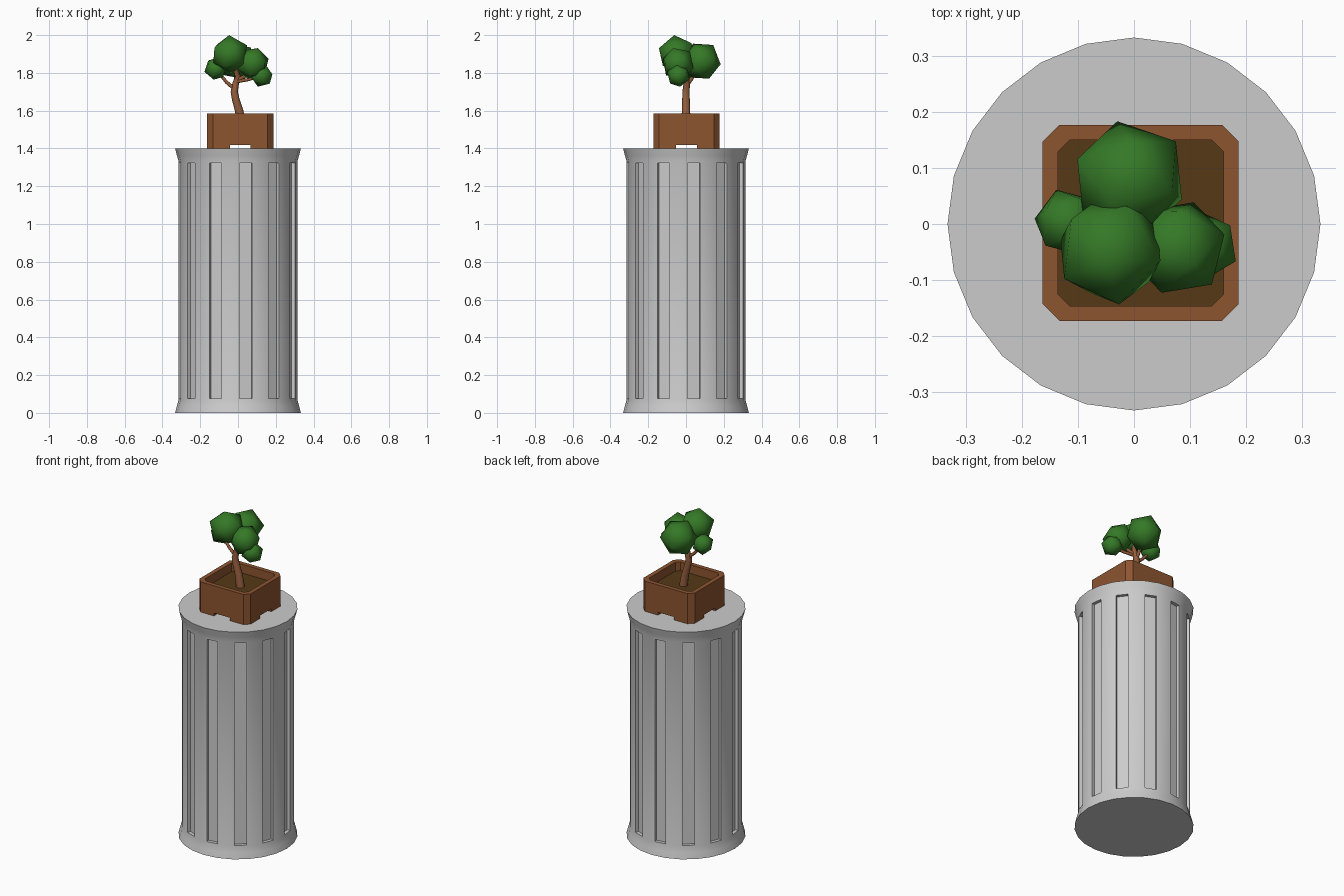
import bpy, bmesh, math
from mathutils import Vector, Matrix

if "Cube" in bpy.data.objects:
    bpy.data.objects.remove(bpy.data.objects["Cube"])


def material(name, rgb):
    m = bpy.data.materials.new(name)
    m.diffuse_color = (*rgb, 1)
    m.use_nodes = True
    m.node_tree.nodes["Principled BSDF"].inputs["Base Color"].default_value = m.diffuse_color
    return m


CLAY = material("clay", (0.27, 0.09, 0.03))
SOIL = material("soil", (0.09, 0.04, 0.008))
BARK = material("bark", (0.30, 0.11, 0.045))
LEAF = material("leaf", (0.035, 0.19, 0.02))


def finish(name, bm, mat=None):
    bmesh.ops.recalc_face_normals(bm, faces=bm.faces[:])
    me = bpy.data.meshes.new(name)
    bm.to_mesh(me)
    bm.free()
    ob = bpy.data.objects.new(name, me)
    bpy.context.collection.objects.link(ob)
    if mat:
        me.materials.append(mat)
    return ob


def smooth(ob, angle):
    bpy.ops.object.select_all(action='DESELECT')
    ob.select_set(True)
    bpy.context.view_layer.objects.active = ob
    bpy.ops.object.shade_smooth_by_angle(angle=math.radians(angle))


def skin(bm, rings):
    # bridge closed loops of points, capping both ends
    loops = [[bm.verts.new(p) for p in ring] for ring in rings]
    n = len(loops[0])
    for a, b in zip(loops, loops[1:]):
        for i in range(n):
            j = (i + 1) % n
            bm.faces.new((a[i], a[j], b[j], b[i]))
    bm.faces.new(loops[0][::-1])
    bm.faces.new(loops[-1])


# Fluted column: 24 sides, flared ends, every second face recessed
bm = bmesh.new()
profile = [(0.333, 0), (0.324, 0.035), (0.314, 0.07), (0.314, 1.33), (0.324, 1.365), (0.333, 1.4)]
skin(bm, [[(r * math.sin(k * math.tau / 24), r * -math.cos(k * math.tau / 24), z)
           for k in range(24)] for r, z in profile])
bmesh.ops.recalc_face_normals(bm, faces=bm.faces[:])
shaft = [f for f in bm.faces if abs(f.normal.z) < 0.01 and f.calc_area() > 0.05]
flutes = []
for f in shaft:
    c = f.calc_center_median()
    sector = int((math.atan2(c.x, -c.y) % math.tau) / (math.tau / 24))
    if sector % 2 == 0:
        flutes.append(f)
bmesh.ops.inset_individual(bm, faces=flutes, thickness=0.01)
for f in bmesh.ops.extrude_discrete_faces(bm, faces=flutes)["faces"]:
    bmesh.ops.translate(bm, verts=f.verts[:], vec=f.normal * -0.02)
smooth(finish("column", bm), 35)

# Planter: chamfered square tray standing on four corner feet
PX, PY = 0.012, 0.002


def octagon(h, c, z):
    q = h - c
    return [(PX + x, PY + y, z) for x, y in
            ((-q, -h), (q, -h), (h, -q), (h, q), (q, h), (-q, h), (-h, q), (-h, -q))]


bm = bmesh.new()
skin(bm, [octagon(0.175, 0.03, 1.418), octagon(0.175, 0.03, 1.586),
          octagon(0.148, 0.021, 1.586), octagon(0.148, 0.021, 1.528)])
finish("planter", bm, CLAY)

bm = bmesh.new()
for sx in (-1, 1):
    for sy in (-1, 1):
        foot = [(0.055, 0.055), (0.175, 0.055), (0.175, 0.145), (0.145, 0.175), (0.055, 0.175)]
        skin(bm, [[(PX + sx * x, PY + sy * y, z) for x, y in foot] for z in (1.4, 1.418)])
finish("planter_feet", bm, CLAY)

bm = bmesh.new()
bm.faces.new([bm.verts.new(p) for p in octagon(0.148, 0.021, 1.532)])
soil = finish("soil", bm, SOIL)
if soil.data.polygons[0].normal.z < 0:
    soil.data.flip_normals()


# Trunk and branches: tapered tubes
def tube(name, pts):
    cu = bpy.data.curves.new(name, 'CURVE')
    cu.dimensions = '3D'
    cu.bevel_depth = 1
    cu.bevel_resolution = 2
    cu.use_fill_caps = True
    sp = cu.splines.new('POLY')
    sp.points.add(len(pts) - 1)
    for p, (x, y, z, r) in zip(sp.points, pts):
        p.co = (x, y, z, 1)
        p.radius = r
    ob = bpy.data.objects.new(name, cu)
    bpy.context.collection.objects.link(ob)
    cu.materials.append(BARK)
    bpy.ops.object.select_all(action='DESELECT')
    ob.select_set(True)
    bpy.context.view_layer.objects.active = ob
    bpy.ops.object.convert(target='MESH')
    smooth(bpy.context.object, 50)


tube("trunk", [(0.018, 0, 1.52, 0.025), (0.006, 0, 1.60, 0.022), (-0.012, 0, 1.66, 0.02),
               (-0.02, 0, 1.70, 0.019), (-0.012, 0.004, 1.745, 0.017),
               (0.0, 0.0, 1.78, 0.015), (-0.03, -0.03, 1.86, 0.012)])
tube("branch_left", [(-0.018, 0, 1.715, 0.010), (-0.06, 0.002, 1.75, 0.009), (-0.11, 0.004, 1.81, 0.007)])
tube("branch_right", [(-0.005, 0, 1.76, 0.011), (0.05, -0.02, 1.79, 0.009), (0.085, -0.04, 1.84, 0.008)])
tube("branch_low_right", [(0.0, -0.005, 1.755, 0.009), (0.06, -0.025, 1.765, 0.008), (0.115, -0.037, 1.785, 0.007)])
tube("branch_back", [(-0.016, 0, 1.73, 0.012), (-0.012, 0.03, 1.77, 0.010), (-0.008, 0.075, 1.84, 0.008)])

# Foliage: smooth-shaded icosahedra, one corner aimed along a direction
clumps = {
    "top": ((-0.042, -0.047, 1.898), 0.103, (-0.05, -0.15, 1), 0.2),
    "back": ((-0.008, 0.080, 1.862), 0.107, (-0.2, 0.95, -0.15), 0.5),
    "right": ((0.078, -0.042, 1.850), 0.090, (0.3, -0.3, 0.9), 0.9),
    "low_right": ((0.125, -0.040, 1.786), 0.063, (0.85, -0.4, 0.1), 0.3),
    "left": ((-0.118, 0.003, 1.822), 0.062, (-0.9, 0.1, -0.25), 0.6),
}
for name, (pos, r, aim, spin) in clumps.items():
    bm = bmesh.new()
    turn = Vector(aim).to_track_quat('Z', 'Y').to_matrix().to_4x4()
    bmesh.ops.create_icosphere(bm, subdivisions=1, radius=r,
                               matrix=Matrix.Translation(pos) @ turn @ Matrix.Rotation(spin, 4, 'Z'))
    smooth(finish("foliage_" + name, bm, LEAF), 180)
